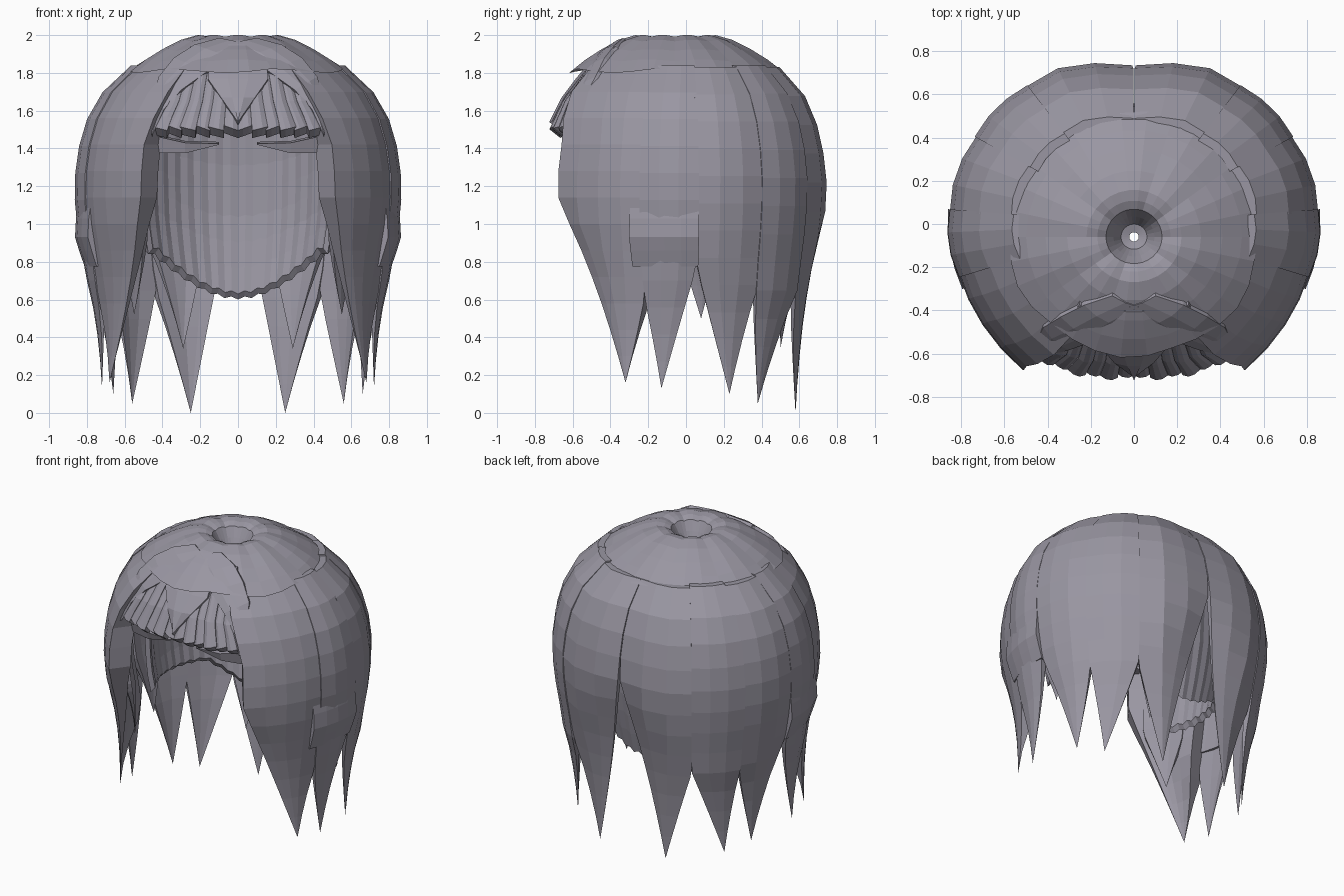
import bpy, bmesh
from math import sin, cos, pi, radians

cube = bpy.data.objects.get("Cube")
if cube:
    bpy.data.objects.remove(cube)

hair = bpy.data.materials.new("muted violet grey")
hair.use_nodes = True
HAIR_COLOUR = (0.32, 0.305, 0.36, 1)
hair.diffuse_color = HAIR_COLOUR
hair.node_tree.nodes["Principled BSDF"].inputs["Base Color"].default_value = HAIR_COLOUR


def lerp(a, b, f):
    return a + (b - a) * f


def curve(points, v):
    """Piecewise linear lookup in a falling list of (key, value)."""
    if v >= points[0][0]:
        return points[0][1]
    for (k0, v0), (k1, v1) in zip(points, points[1:]):
        if v >= k1:
            return lerp(v0, v1, (k0 - v) / (k0 - k1))
    return points[-1][1]


def slab(name, outer, inner=None):
    """Mesh from a grid of points, closed to an inner grid when one is given."""
    bm = bmesh.new()
    layers = [[[bm.verts.new(p) for p in row] for row in g] for g in (outer, inner) if g]
    rows, cols = len(outer), len(outer[0])
    for g in layers:
        for r in range(rows - 1):
            for c in range(cols - 1):
                bm.faces.new((g[r][c], g[r][c + 1], g[r + 1][c + 1], g[r + 1][c]))
    if inner:
        rim = [(0, c) for c in range(cols)] + [(r, cols - 1) for r in range(1, rows)]
        rim += [(rows - 1, c) for c in range(cols - 2, -1, -1)] + [(r, 0) for r in range(rows - 2, 0, -1)]
        a, b = layers
        for (r, c), (s, d) in zip(rim, rim[1:] + rim[:1]):
            bm.faces.new((a[r][c], a[s][d], b[s][d], b[r][c]))
    bmesh.ops.remove_doubles(bm, verts=bm.verts, dist=0.0005)
    bmesh.ops.recalc_face_normals(bm, faces=bm.faces)
    mesh = bpy.data.meshes.new(name)
    bm.to_mesh(mesh)
    bm.free()
    mesh.materials.append(hair)
    obj = bpy.data.objects.new(name, mesh)
    bpy.context.collection.objects.link(obj)


def mirrored(name, outer, inner):
    for side, label in ((1, "left"), (-1, "right")):
        flip = lambda g: [[(x * side, y, z) for x, y, z in row] for row in g]
        slab(label + "_" + name, flip(outer), flip(inner))


# Outer silhouette of the head of hair
OUTLINE = [(1.84, .65), (1.78, .74), (1.68, .845), (1.55, .925), (1.4, .975),
           (1.2, 1.005), (1.0, .985), (.8, .945), (.5, .90), (0, .85)]


def shell(deg, z, swell=0.0):
    t = radians(deg)
    s = curve(OUTLINE, z) + swell
    y = .74 * min(1, 1.06 * sin(t)) if t > 0 else .74 * sin(t) * (1 + .25 * sin(t) ** 2)
    return .86 * cos(t) * s, y * s


def lock(name, a, b, top, tip, start_a, start_b, thick=.05, swell=0.0, lead=0, cols=3):
    """Curtain of hair between two angles, tapering to a pointed tip."""
    tx, ty, tz = tip
    n = 12
    outer, inner = [], []
    for r in range(n + 1):
        z = lerp(top, tz, r / n)
        edge = b + lead * max(0, z - 1.45) / (top - 1.45)
        ro, ri = [], []
        for c in range(cols + 1):
            u = c / cols
            start = lerp(start_a, start_b, u)
            f = min(1, max(0, (start - z) / (start - tz)))
            bulge = swell + .01 * sin(pi * u)
            x, y = shell(lerp(a, edge, u), z, bulge)
            xi, yi = shell(lerp(a, edge, u), z, bulge - thick * (1 - f))
            ro.append((lerp(x, tx, f), lerp(y, ty, f), z))
            ri.append((lerp(xi, tx, f), lerp(yi, ty, f), z))
        outer.append(ro)
        inner.append(ri)
    mirrored(name, outer, inner)


# Long locks from the back round to the front
lock("back_lock", 89.8, 54, 1.83, (.25, .58, 0), 1.25, .68, swell=-.004)
lock("back_corner_lock", 55, 31, 1.84, (.56, .38, .05), .66, .66, swell=.002)
lock("rear_side_lock", 32, 4, 1.83, (.66, .23, .1), .68, .8, swell=-.003)
lock("side_lock", 5, -19, 1.84, (.72, -.13, .13), .8, .64, swell=0)
lock("front_lock", -18, -53, 1.84, (.68, -.32, .16), .64, 1.15, thick=.17, swell=-.007, lead=-8, cols=4)

# Shorter locks underneath
lock("under_back_lock", 75, 52, 1.2, (.29, .5, .34), .85, .85, swell=-.09)
lock("under_side_lock", 16, -4, 1.2, (.7, .08, .5), .9, .9, swell=-.05)
lock("under_front_lock", -25, -46, 1.2, (.55, -.34, .52), .85, .95, swell=-.13)

# Short blunt lock over each ear
ear_rows = [(1.1, -.01), (1.03, .01), (.93, .033), (.86, .022), (.775, .004)]
ear = [[(*shell(lerp(5, -23, c / 4), z, s), z) for c in range(5)] for z, s in ear_rows]
ear_in = [[(*shell(lerp(5, -23, c / 4), z, -.06), z) for c in range(5)] for z, s in ear_rows]
mirrored("ear_lock", ear, ear_in)

# Ribbed inner layer behind the face
INNER = [(1.82, .84), (1.6, .97), (1.3, 1.0), (1.0, .98), (.8, .92), (.6, .84)]
ribs, RIBS = [[] for _ in range(10)], 60
for c in range(RIBS + 1):
    t = radians(lerp(-32, 212, c / RIBS))
    low = .6 + .24 * min(1, abs(cos(t)) * .55 / .45) ** 2 + .015 * (c % 2)
    for r in range(10):
        z = lerp(1.82, low, r / 9)
        s = curve(INNER, z) - .012 * (c % 2)
        ribs[r].append((.6 * cos(t) * s, .56 * sin(t) * s, z))
slab("inner_layer", ribs, [[(x * .95, y * .95, z + .03) for x, y, z in row] for row in ribs])

# Crown with a deep whorl and a jagged rim
CROWN = [(.022, 1.83), (.06, 1.84), (.095, 1.91), (.13, 1.975), (.17, 1.993), (.22, 2.0),
         (.31, 1.975), (.41, 1.925), (.50, 1.87), (.575, 1.815)]
SEG = 30
JAG = (0, .008, .016, .008, -.006)
crown = []
for i, (r, z) in enumerate(CROWN):
    row = []
    for c in range(SEG + 1):
        t = 2 * pi * (c % SEG) / SEG
        jag = JAG[c % 5] * (i == len(CROWN) - 1)
        dip = .008 * (c % 3 == 0) * (2 < i < 9)
        row.append(((r + jag) * cos(t), -.06 + (r + jag) * sin(t) * (.95 if sin(t) < 0 else .99), z - jag - dip))
    crown.append(row)
slab("crown", crown)

# Fringe surface
BROW = [(1.99, .32), (1.92, .43), (1.82, .525), (1.66, .645), (1.5, .722), (1.3, .73)]


def brow(x, z, lift=0.0):
    return (x, -(curve(BROW, z) + lift) + 1.1 * abs(x) ** 3, z)


def fringe(name, left, right, lift, mirror=True, thick=.05):
    """Lock on the brow between two (x, z) edge paths."""
    outer, inner = [], []
    for (x0, z0), (x1, z1) in zip(left, right):
        pts = [(lerp(x0, x1, u), lerp(z0, z1, u), lift + .015 * sin(pi * u)) for u in (0, .33, .67, 1)]
        outer.append([brow(*p) for p in pts])
        inner.append([(x, y + thick, z - .04) for x, y, z in outer[-1]])
    if mirror:
        mirrored(name, outer, inner)
    else:
        slab(name, outer, inner)


# Row of fringe locks with slanted ends
for i in range(6):
    x0, x1 = i * .075, (i + 1) * .075 + .008
    rows_z = (1.94, 1.88, 1.78, 1.65, 1.57)
    wide = [lerp(.55, .93, j / 4) for j in range(5)]
    a = [(x0 * w, z) for w, z in zip(wide, rows_z)] + [(x0, 1.495)]
    b = [(x1 * w, z) for w, z in zip(wide, rows_z)] + [(x1, 1.525 - .01 * (i % 2))]
    fringe("fringe_lock_%d" % (i + 1), a, b, -.02 + .01 * (i % 2))

# Central pointed lock and two locks sweeping sideways
fringe("centre_fringe", [(-.1, 1.95), (-.15, 1.86), (-.16, 1.77), (-.09, 1.67), (0, 1.54)],
       [(.1, 1.95), (.15, 1.86), (.16, 1.77), (.09, 1.67), (0, 1.54)], .008, False)
fringe("swept_fringe", [(-.08, 1.95), (.06, 1.89), (.16, 1.81), (.3, 1.71), (.39, 1.61), (.45, 1.48)],
       [(.1, 1.985), (.23, 1.95), (.34, 1.88), (.42, 1.78), (.46, 1.64), (.46, 1.48)], .006)

# Thin wedges of hair beneath the fringe
wedge = [[(.1, -.6, 1.425), (.1, -.6, 1.42)], [(.28, -.6, 1.43), (.28, -.58, 1.375)],
         [(.46, -.56, 1.47), (.46, -.54, 1.375)]]
mirrored("brow_wedge", wedge, [[(x, y + .1, z + .01) for x, y, z in row] for row in wedge])
